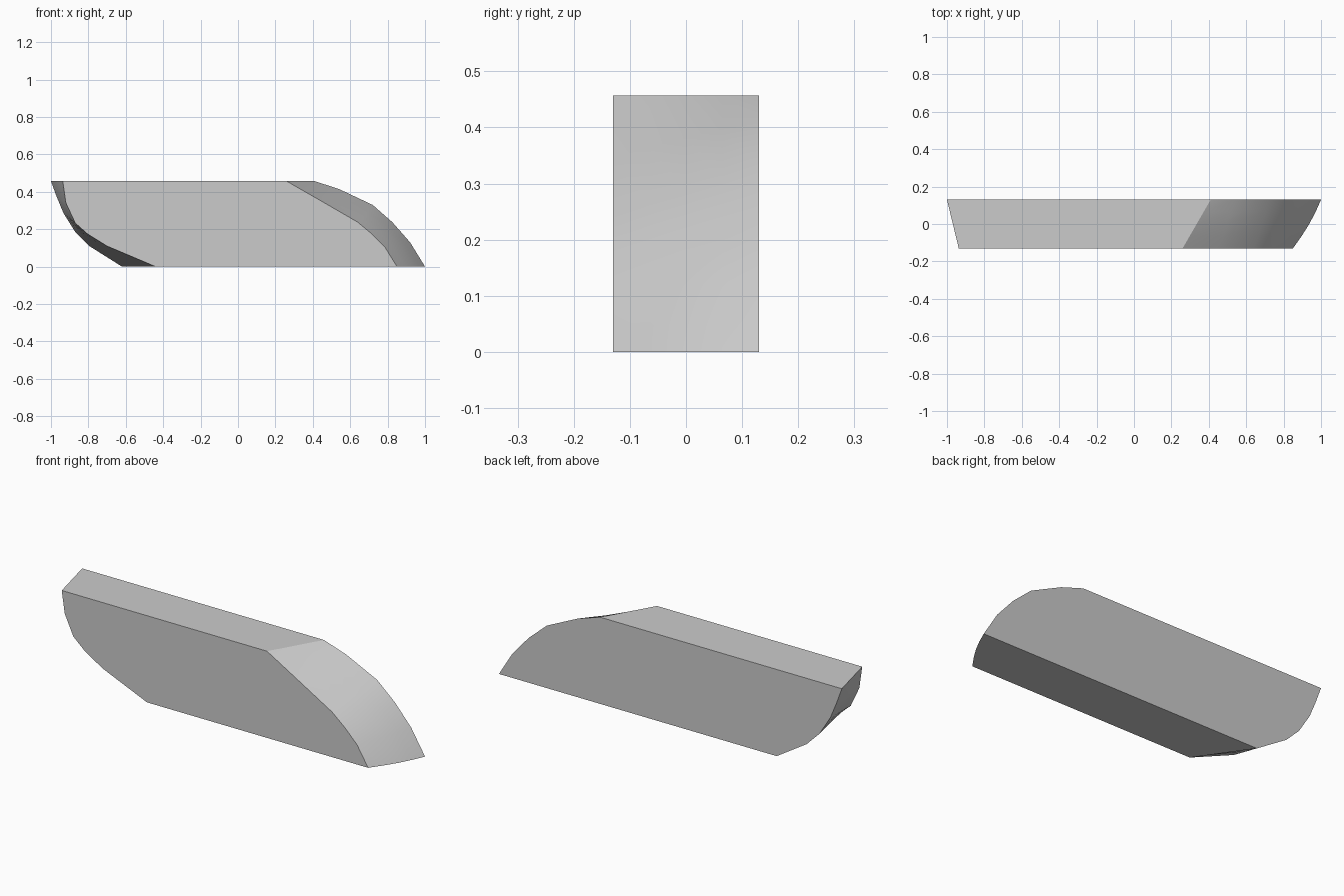
import bpy
import bmesh
import math

cube = bpy.data.objects.get("Cube")
if cube:
    bpy.data.objects.remove(cube, do_unlink=True)

HALF_DEPTH, HEIGHT, SECTIONS = 0.13, 0.457, 4

# End curves as (x, z), from the top edge down to the bottom edge
right_front = [(0.26, HEIGHT), (0.45, 0.348), (0.64, 0.238), (0.715, 0.175), (0.785, 0.105), (0.85, 0)]
right_back = [(0.41, HEIGHT), (0.54, 0.415), (0.72, 0.33), (0.825, 0.238), (0.92, 0.13), (1, 0)]
left_front = [(-0.937, HEIGHT), (-0.92, 0.34), (-0.87, 0.233), (-0.805, 0.175), (-0.70, 0.11), (-0.44, 0)]
left_back = [(-1, HEIGHT), (-0.97, 0.375), (-0.933, 0.286), (-0.87, 0.185), (-0.795, 0.11), (-0.62, 0)]


def blend(front, back, t, bulge=0):
    """Mix two end curves, pushing the lower part outward by the bulge."""
    points = []
    for i, (a, b) in enumerate(zip(front, back)):
        push = bulge * math.sin(math.pi * t) * i / (len(front) - 1)
        points.append((a[0] + (b[0] - a[0]) * t + push, a[1] + (b[1] - a[1]) * t))
    return points


# Plain grey surface
grey = bpy.data.materials.new("light_grey")
grey.use_nodes = True
colour = (0.6, 0.6, 0.6, 1)
grey.diffuse_color = colour
grey.node_tree.nodes["Principled BSDF"].inputs["Base Color"].default_value = colour

# Slab lofted from the front outline to the back outline
bm = bmesh.new()
rings = []
for s in range(SECTIONS + 1):
    t = s / SECTIONS
    y = HALF_DEPTH * (2 * t - 1)
    outline = blend(right_front, right_back, t, 0.012) + blend(left_front, left_back, t)[::-1]
    rings.append([bm.verts.new((x, y, z)) for x, z in outline])
count = len(rings[0])
for near, far in zip(rings, rings[1:]):
    for i in range(count):
        j = (i + 1) % count
        bm.faces.new((near[i], near[j], far[j], far[i]))
bm.faces.new(rings[0])
bm.faces.new(rings[-1][::-1])
bmesh.ops.recalc_face_normals(bm, faces=bm.faces)

mesh = bpy.data.meshes.new("curved_end_slab")
bm.to_mesh(mesh)
bm.free()
mesh.materials.append(grey)
slab = bpy.data.objects.new("curved_end_slab", mesh)
bpy.context.collection.objects.link(slab)

# Soft shading on the curved ends, crisp outline edges
bpy.ops.object.select_all(action="DESELECT")
slab.select_set(True)
bpy.context.view_layer.objects.active = slab
bpy.ops.object.shade_smooth_by_angle(angle=math.radians(20))
